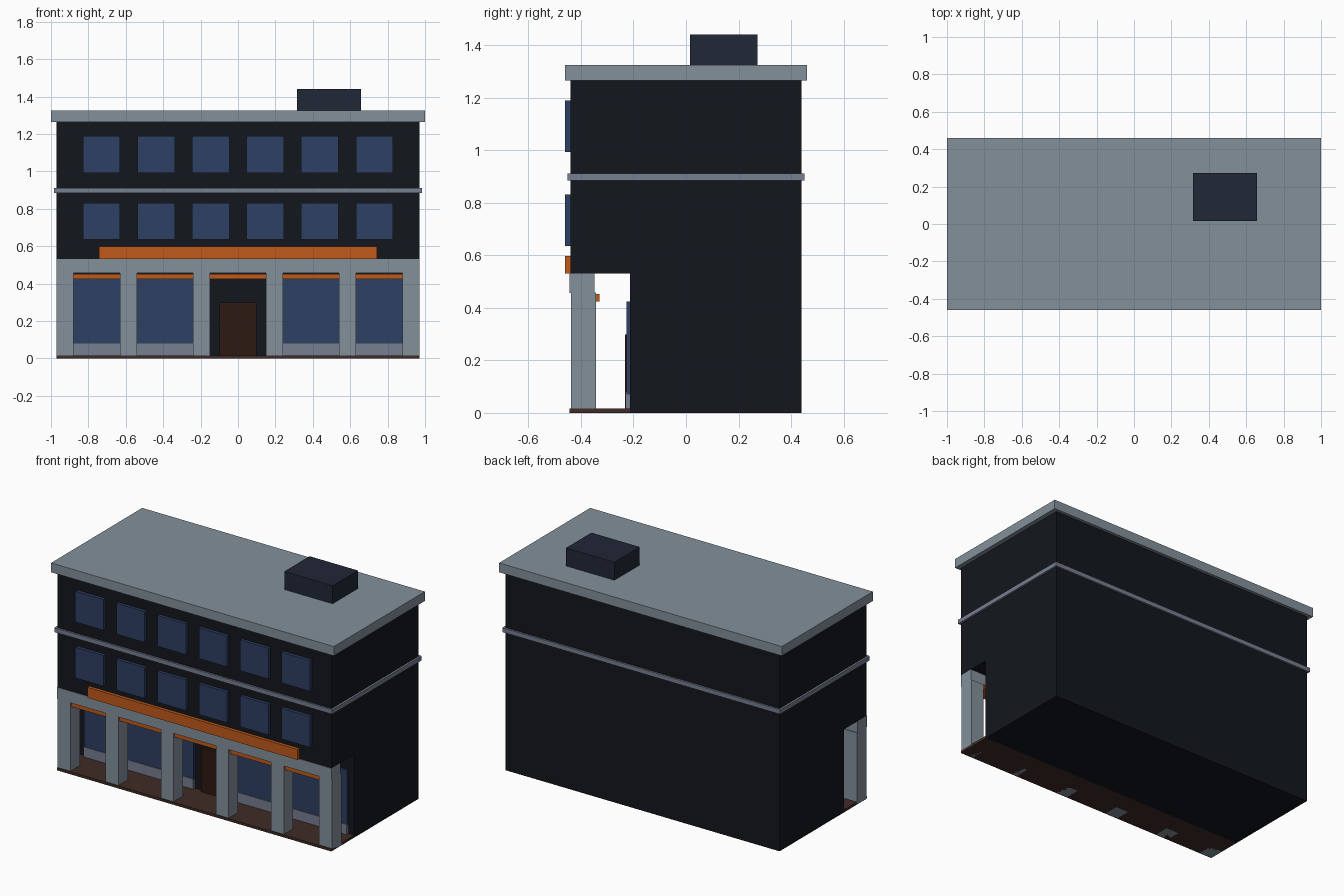
import bpy, bmesh

if "Cube" in bpy.data.objects:
    bpy.data.objects.remove(bpy.data.objects["Cube"])


def material(name, r, g, b):
    m = bpy.data.materials.new(name)
    m.diffuse_color = (r, g, b, 1)
    m.use_nodes = True
    m.node_tree.nodes["Principled BSDF"].inputs["Base Color"].default_value = m.diffuse_color
    return m


DARK = material("dark_wall", 0.006, 0.008, 0.012)
STONE = material("grey_stone", 0.23, 0.28, 0.33)
TRIM = material("blue_grey_trim", 0.18, 0.21, 0.28)
GLASS = material("blue_glass", 0.026, 0.05, 0.125)
ORANGE = material("orange", 0.53, 0.10, 0.01)
DOOR = material("door_brown", 0.027, 0.010, 0.006)
FLOOR = material("floor_brown", 0.05, 0.024, 0.018)
UNIT = material("roof_unit", 0.014, 0.020, 0.037)


def prism(name, profile, x0, x1, mat):
    """Extrude a (y, z) profile along x."""
    bm = bmesh.new()
    face = bm.faces.new([bm.verts.new((x0, y, z)) for y, z in profile])
    ext = bmesh.ops.extrude_face_region(bm, geom=[face])
    verts = [v for v in ext["geom"] if isinstance(v, bmesh.types.BMVert)]
    bmesh.ops.translate(bm, verts=verts, vec=(x1 - x0, 0, 0))
    bmesh.ops.recalc_face_normals(bm, faces=bm.faces)
    mesh = bpy.data.meshes.new(name)
    bm.to_mesh(mesh)
    bm.free()
    mesh.materials.append(mat)
    obj = bpy.data.objects.new(name, mesh)
    bpy.context.collection.objects.link(obj)
    return obj


def box(name, x, y, z, mat):
    """Box from (min, max) ranges."""
    return prism(name, [(y[0], z[0]), (y[1], z[0]), (y[1], z[1]), (y[0], z[1])], x[0], x[1], mat)


# Main body: upper floors overhang the recessed ground floor
prism("building_body", [(-0.213, 0), (0.44, 0), (0.44, 1.265), (-0.44, 1.265),
                        (-0.44, 0.531), (-0.213, 0.531)], -0.97, 0.97, DARK)

# Roof slab, floor band and rooftop unit
box("roof_slab", (-1, 1), (-0.46, 0.46), (1.265, 1.325), STONE)
box("floor_band", (-0.983, 0.983), (-0.452, 0.452), (0.884, 0.912), TRIM)
box("rooftop_unit", (0.316, 0.658), (0.016, 0.272), (1.325, 1.44), UNIT)

# Upper windows
for row, z in enumerate((0.635, 0.993)):
    for i in range(6):
        cx = (i - 2.5) * 0.292
        box(f"upper_window_{row}_{i}", (cx - 0.1, cx + 0.1), (-0.46, -0.44), (z, z + 0.197), GLASS)

# Sign board
box("sign_board", (-0.743, 0.743), (-0.46, -0.44), (0.531, 0.598), ORANGE)

# Arcade: floor, beam, pillars and awnings between the pillars
box("arcade_floor", (-0.97, 0.97), (-0.443, -0.21), (0, 0.016), FLOOR)
box("arcade_beam", (-0.97, 0.97), (-0.443, -0.348), (0.457, 0.531), STONE)
pillars = [-0.925, -0.585, -0.195, 0.195, 0.585, 0.925]
for i, px in enumerate(pillars):
    box(f"pillar_{i}", (px - 0.045, px + 0.045), (-0.437, -0.342), (0, 0.458), STONE)
for i, (a, b) in enumerate(zip(pillars, pillars[1:])):
    box(f"awning_{i}", (a + 0.045, b - 0.045), (-0.425, -0.33), (0.424, 0.452), ORANGE)

# Shop windows with low plinths, either side of the door
for side, x in (("left", (-0.93, -0.155)), ("right", (0.155, 0.93))):
    box(f"shop_window_{side}", x, (-0.226, -0.213), (0.07, 0.424), GLASS)
    box(f"shop_plinth_{side}", x, (-0.231, -0.213), (0.01, 0.08), TRIM)
box("door", (-0.1, 0.1), (-0.233, -0.213), (0.01, 0.298), DOOR)
